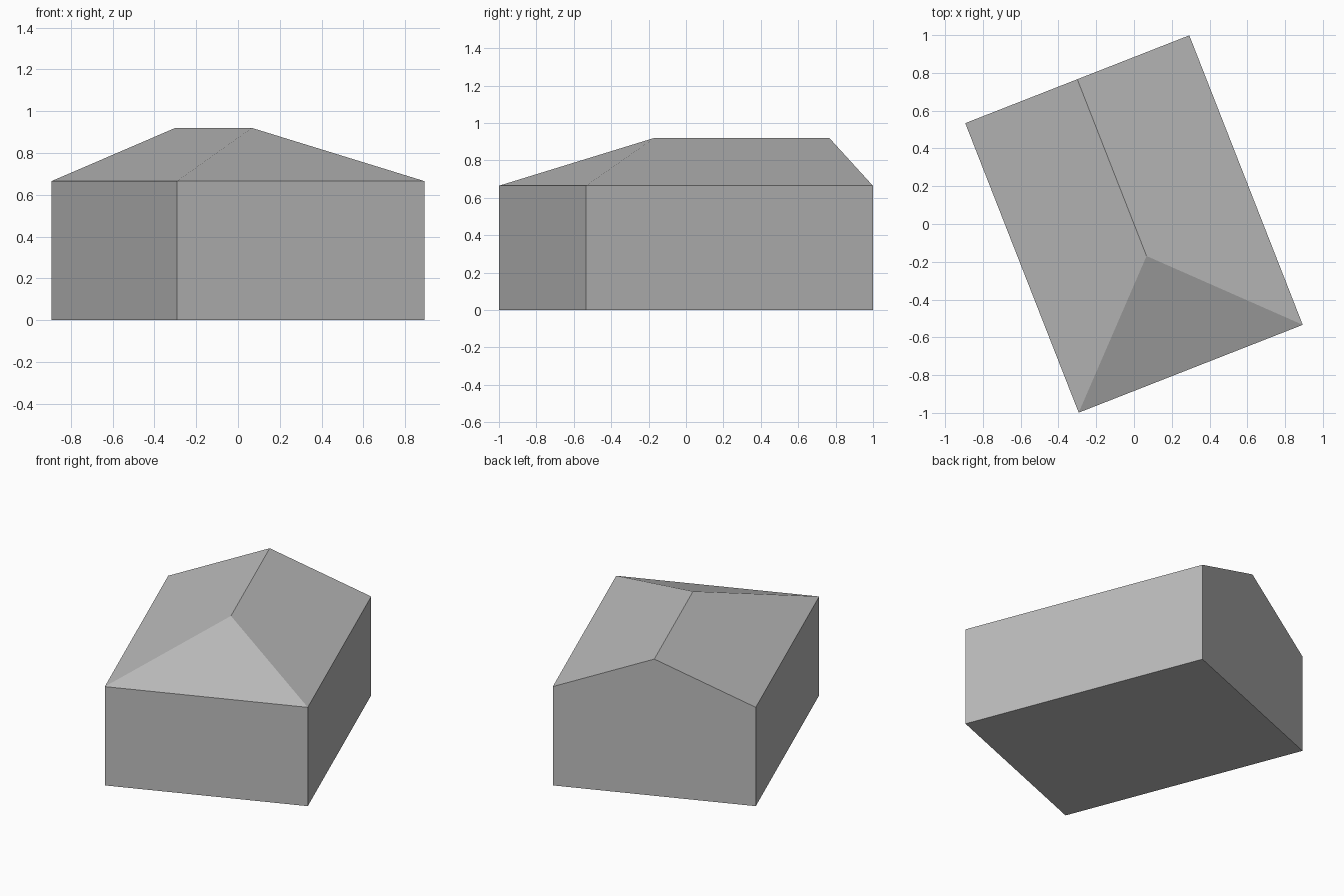
import bpy, bmesh
from math import radians
from mathutils import Matrix

if "Cube" in bpy.data.objects:
    bpy.data.objects.remove(bpy.data.objects["Cube"], do_unlink=True)

WIDTH, LENGTH = 1.274, 1.646
EAVES, RIDGE = 0.665, 0.92
HIP_Y = -0.182          # where the ridge meets the hipped front end
TURN = radians(21.4)

grey = bpy.data.materials.new("plain grey")
grey.use_nodes = True
colour = (0.5, 0.5, 0.5, 1)
grey.diffuse_color = colour
grey.node_tree.nodes["Principled BSDF"].inputs["Base Color"].default_value = colour

bm = bmesh.new()
hw, hl = WIDTH / 2, LENGTH / 2
plan = [(-hw, -hl), (hw, -hl), (hw, hl), (-hw, hl)]

# Floor corners, eaves corners and the two ridge ends
floor = [bm.verts.new((x, y, 0)) for x, y in plan]
eaves = [bm.verts.new((x, y, EAVES)) for x, y in plan]
hip = bm.verts.new((0, HIP_Y, RIDGE))
gable = bm.verts.new((0, hl, RIDGE))

# Floor and walls, the back wall rising into a gable
bm.faces.new(floor[::-1])
for i in range(4):
    j = (i + 1) % 4
    peak = [gable] if i == 2 else []
    bm.faces.new([floor[i], floor[j], eaves[j]] + peak + [eaves[i]])

# Roof: hipped front and two long slopes
bm.faces.new([eaves[0], eaves[1], hip])
bm.faces.new([eaves[1], eaves[2], gable, hip])
bm.faces.new([eaves[3], eaves[0], hip, gable])

bm.transform(Matrix.Rotation(TURN, 4, "Z"))
bmesh.ops.recalc_face_normals(bm, faces=bm.faces)
mesh = bpy.data.meshes.new("house_block")
bm.to_mesh(mesh)
bm.free()
mesh.materials.append(grey)
house = bpy.data.objects.new("house_block", mesh)
bpy.context.collection.objects.link(house)
